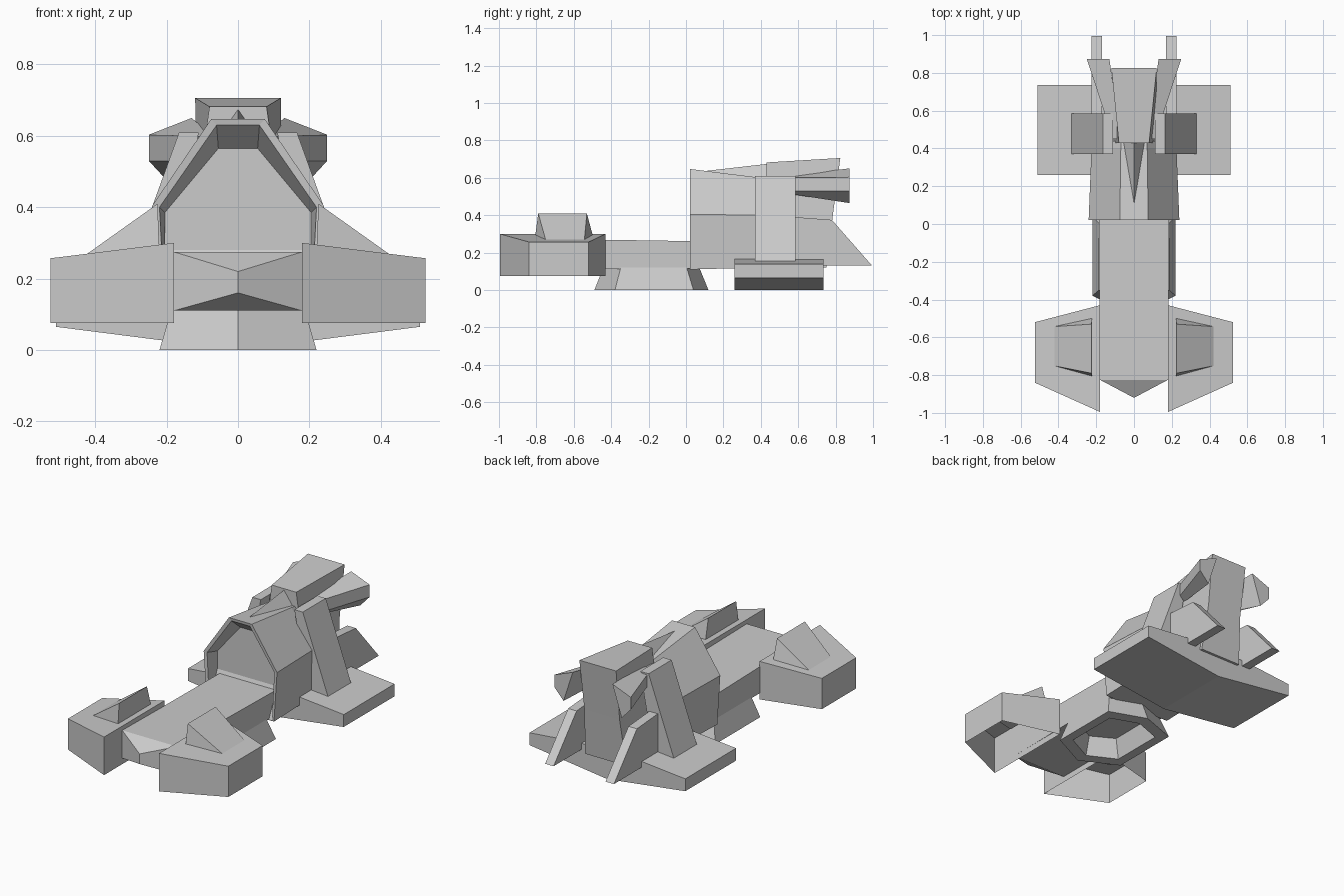
import bpy, bmesh

if "Cube" in bpy.data.objects:
    bpy.data.objects.remove(bpy.data.objects["Cube"])


def loft(name, rings, start=True, end=True, mirror=False):
    """Skin matching closed rings of points; optional end caps and x mirror."""
    bm = bmesh.new()
    vs = [[bm.verts.new(p) for p in r] for r in rings]
    n = len(vs[0])
    for a, b in zip(vs, vs[1:]):
        for i in range(n):
            j = (i + 1) % n
            bm.faces.new((a[i], a[j], b[j], b[i]))
    if start:
        bm.faces.new(vs[0][::-1])
    if end:
        bm.faces.new(vs[-1])
    bmesh.ops.remove_doubles(bm, verts=bm.verts, dist=1e-5)
    if mirror:
        g = bmesh.ops.duplicate(bm, geom=bm.verts[:] + bm.edges[:] + bm.faces[:])["geom"]
        for v in g:
            if isinstance(v, bmesh.types.BMVert):
                v.co.x *= -1
    bmesh.ops.recalc_face_normals(bm, faces=bm.faces)
    me = bpy.data.meshes.new(name)
    bm.to_mesh(me)
    bm.free()
    ob = bpy.data.objects.new(name, me)
    bpy.context.collection.objects.link(ob)
    return ob


def sym(half, y):
    """Mirror a half section of (x, z) points into a full ring at depth y."""
    return [(x, y, z) for x, z in half] + [(-x, y, z) for x, z in half[::-1]]


def flat(pts, z):
    return [(x, y, z) for x, y in pts]


# Front pods: open underneath, top slopes down outward
pod = [(.18, -.43), (.525, -.52), (.525, -.84), (.18, -.995)]
loft("front_pods", [flat(pod, .075),
                    [(x, y, .30 if x < .3 else .257) for x, y in pod]],
     start=False, mirror=True)

# Wedge canopies on the pods
loft("pod_canopies", [
    [(.22, -.81, .26), (.225, -.79, .41), (.45, -.745, .25)],
    [(.22, -.49, .26), (.225, -.53, .41), (.45, -.545, .25)]], mirror=True)

# Long deck with a pointed nose
loft("deck", [
    sym([(0.0005, .16), (0.0005, .22)], -.92),
    sym([(.18, .11), (.18, .275)], -.825),
    sym([(.185, .115), (.185, .26)], .12)])

# Hollow skirt below the deck, with inner wall
bottom = [(0, -.49), (.22, -.38), (.22, .04), (0, .12), (-.22, .04), (-.22, -.38)]


def scaled(kx, ky, z):
    return [(x * kx, -.185 + (y + .185) * ky, z) for x, y in bottom]


loft("skirt", [scaled(.6, .66, .12), scaled(.75, .76, 0), scaled(1, 1, 0),
               scaled(.84, .84, .12)], start=False, end=False)

# Arched hull with recessed front bulkhead
loft("arch_hull", [
    sym([(.205, .28), (.205, .385), (.055, .565)], .10),
    sym([(.205, .11), (.22, .40), (.06, .63)], .025),
    sym([(.22, .11), (.24, .405), (.075, .647)], .022),
    sym([(.22, .12), (.225, .40), (.07, .60)], .40),
    sym([(.22, .12), (.22, .38), (.07, .595)], .44)])

# Ridge on top of the arch
loft("top_ridge", [
    [(.003, .10, .63), (-.003, .10, .63), (0, .10, .636)],
    [(.06, .44, .59), (-.06, .44, .59), (0, .44, .675)]])

# Rear tower, flaring backward at the top
loft("rear_tower", [
    [(-.14, .42, .12), (.14, .42, .12), (.135, .75, .12), (-.135, .75, .12)],
    [(-.12, .43, .40), (.12, .43, .40), (.115, .785, .40), (-.115, .785, .40)],
    [(-.08, .43, .682), (.08, .43, .682), (.12, .825, .706), (-.12, .825, .706)]])

# Wide base slab with shallow V bottom
slab = [(.001, 0), (.22, .028), (.51, .065), (.51, .138), (.22, .165), (.001, .17)]
loft("base_slab", [sym(slab, .26), sym(slab, .735)])

# Leaning struts from the hull to the slab
strut = [(.11, .61), (.165, .61), (.335, .14), (.2, .14)]
loft("side_struts", [[(x, y, z) for x, z in strut] for y in (.37, .585)], mirror=True)

# Tail fins
fin = [(.58, .39), (.78, .375), (.995, .13), (.58, .13)]
loft("tail_fins", [[(x, y, z) for y, z in fin] for x in (.17, .225)], mirror=True)

# Tapered thrusters beside the tower
loft("thrusters", [
    [(.07, .45, .60), (.11, .45, .60), (.11, .45, .53), (.08, .45, .53)],
    [(.13, .873, .65), (.25, .873, .603), (.25, .873, .53), (.19, .873, .465)]],
    mirror=True)
